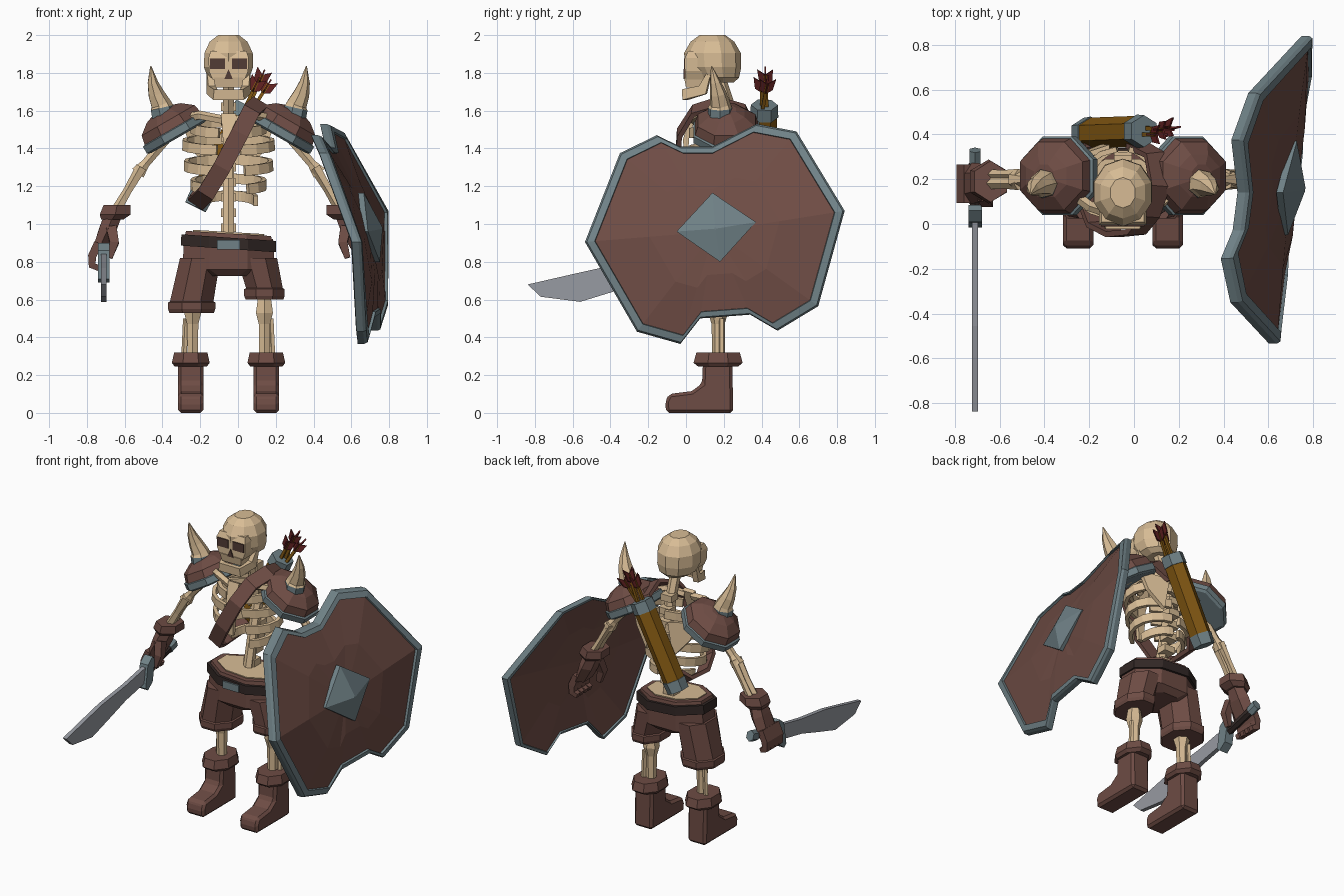
import bpy, bmesh, math
from mathutils import Vector as V

if "Cube" in bpy.data.objects:
    bpy.data.objects.remove(bpy.data.objects["Cube"])

CX = -0.05          # body mirror line
CY = 0.17


def material(name, r, g, b):
    m = bpy.data.materials.new(name)
    m.diffuse_color = (r, g, b, 1)
    m.use_nodes = True
    m.node_tree.nodes["Principled BSDF"].inputs["Base Color"].default_value = m.diffuse_color
    return m


BONE = material("bone", .68, .50, .30)
BROWN = material("brown_leather", .155, .072, .058)
GREY = material("grey_metal", .16, .22, .24)
STEEL = material("blade_steel", .31, .325, .36)
OCHRE = material("ochre", .22, .095, .006)
RED = material("red_feather", .125, .016, .016)
DARK = material("dark_leather", .032, .021, .019)
SOCKET = material("socket", .085, .045, .036)


def loft(name, rings, mats, caps=True):
    """Skin a list of equal point rings; mats is one material or one per band."""
    multi = isinstance(mats, list)
    slots = list(dict.fromkeys(mats)) if multi else [mats]
    bm = bmesh.new()
    vs = [[bm.verts.new(p) for p in r] for r in rings]
    n = len(rings[0])
    for k in range(len(vs) - 1):
        for i in range(n):
            j = (i + 1) % n
            f = bm.faces.new((vs[k][i], vs[k][j], vs[k + 1][j], vs[k + 1][i]))
            f.material_index = slots.index(mats[k]) if multi else 0
    if caps:
        bm.faces.new(vs[0][::-1])
        f = bm.faces.new(vs[-1])
        f.material_index = slots.index(mats[-1]) if multi else 0
    bmesh.ops.recalc_face_normals(bm, faces=bm.faces)
    me = bpy.data.meshes.new(name)
    bm.to_mesh(me)
    bm.free()
    for m in slots:
        me.materials.append(m)
    ob = bpy.data.objects.new(name, me)
    bpy.context.collection.objects.link(ob)
    return ob


def ring(c, ru, rv, n=8, u=V((1, 0, 0)), v=V((0, 1, 0))):
    k = 1 / math.cos(math.pi / n)
    an = [math.pi / n + 2 * math.pi * i / n for i in range(n)]
    return [V(c) + u * (ru * k * math.cos(a)) + v * (rv * k * math.sin(a)) for a in an]


def stack(name, rows, mats, n=8, tilt=0):
    """Horizontal rings given as (x, y, z, rx, ry), optionally sloping along x."""
    rings = [ring(r[:3], r[3], r[4], n) for r in rows]
    return loft(name, [[p + V((0, 0, -tilt * (p.x - CX))) for p in r] for r in rings], mats)


def box(name, x0, x1, y0, y1, z0, z1, mat):
    c = ((x0 + x1) / 2, (y0 + y1) / 2)
    r = ((x1 - x0) / 2, (y1 - y0) / 2)
    return stack(name, [(*c, z0, *r), (*c, z1, *r)], mat, 4)


def sweep(name, pts, sizes, mats, n=6, up=V((0, 1, 0)), centre=None):
    """Sweep a section along pts; sizes are (side, up) half widths or radii."""
    pts = [V(p) for p in pts]
    rings = []
    for i, p in enumerate(pts):
        t = (pts[min(i + 1, len(pts) - 1)] - pts[max(i - 1, 0)]).normalized()
        w = (p - V(centre)) if centre else up
        side = t.cross(w).normalized()
        s = sizes[i] if isinstance(sizes, list) else sizes
        s = s if isinstance(s, tuple) else (s, s)
        rings.append(ring(p, s[0], s[1], n, side, side.cross(t)))
    return loft(name, rings, mats)


def slab(name, prof, x0, x1, mat):
    """Extrude a (y, z) outline along x."""
    return loft(name, [[V((x, y, z)) for y, z in prof] for x in (x0, x1)], mat)


# Skull
stack("cranium", [(CX, .17, 1.75, .07, .08), (CX, .16, 1.775, .11, .115), (CX, .145, 1.83, .13, .14),
                  (CX, .14, 1.905, .128, .143), (CX, .14, 1.965, .10, .11), (CX, .14, 2.0, .055, .065)], BONE, 10)
stack("face", [(CX, .06, 1.765, .085, .065), (CX, .055, 1.81, .104, .06), (CX, .055, 1.88, .106, .06),
               (CX, .08, 1.915, .095, .07)], BONE, 4)
stack("upper_teeth", [(CX, .05, 1.722, .07, .05), (CX, .05, 1.775, .08, .06)], BONE, 4)
sweep("lower_jaw", [(CX + x, y, z) for x, y, z in [(-.1, .12, 1.79), (-.094, .09, 1.71), (-.07, -.005, 1.685),
      (.07, -.005, 1.685), (.094, .09, 1.71), (.1, .12, 1.79)]], [(.015, .012)] + [(.018, .028)] * 4 + [(.015, .012)],
      BONE, 4, V((0, 0, 1)))
for s in (-1, 1):
    a, b = sorted((CX + s * .018, CX + s * .098))
    box("eye_socket", a, b, -.011, -.003, 1.82, 1.876, SOCKET)
loft("nose_hole", [[V((CX - .022, y, 1.768)), V((CX + .022, y, 1.768)), V((CX, y, 1.82))] for y in (-.012, -.003)], SOCKET)

# Spine and breastbone
sweep("spine", [(CX, .17, .88), (CX, .22, 1.1), (CX, .28, 1.35), (CX, .24, 1.58), (CX, .18, 1.76)], .03, BONE, 6)
for i in range(9):
    z = .98 + i * .08
    y = .2 + .08 * math.sin((z - .95) * 4)
    box("vertebra", CX - .04, CX + .04, y - .02, y + .05, z - .022, z + .022, BONE)
sweep("breastbone", [(CX, .04, 1.58), (CX, .0, 1.45), (CX, .0, 1.24)], [(.04, .015), (.03, .015), (.02, .012)], BONE, 4)

for s in (-1, 1):
    def P(x, y, z):
        return (CX + s * x, y, z)

    # Ribs, shorter and more open lower down
    for z, r, end in [(1.51, .19, 165), (1.42, .235, 165), (1.31, .225, 158), (1.21, .19, 148), (1.12, .145, 85)]:
        path = []
        for k in range(8):
            a = math.radians(8 + (end - 8) * k / 7)
            path.append(P(r * math.sin(a), CY + .01 + .155 * math.cos(a), z + .03 * math.cos(a)))
        sweep("rib", path, (.012, .027), BONE, 4, V((0, 0, 1)))
    sweep("collarbone", [P(.03, .04, 1.55), P(.15, .08, 1.575), P(.28, .18, 1.55)], .02, BONE, 5)
    loft("shoulder_blade", [[V(P(.06, y, 1.50)), V(P(.24, y - .06, 1.52)), V(P(.20, y - .04, 1.40)), V(P(.10, y, 1.28))]
                            for y in (.33, .355)], BONE)

    # Arm bones
    sweep("upper_arm", [P(.28, .20, 1.50), P(.33, .2, 1.45), P(.44, .2, 1.32), P(.48, .2, 1.27)],
          [.045, .025, .023, .038], BONE, 6)
    for dy, w in ((-.018, .02), (.022, .016)):
        sweep("forearm", [P(.46, .2 + dy, 1.30), P(.53, .2 + dy, 1.18), P(.60, .2 + dy, 1.06)], [w * 1.3, w, w * 1.2], BONE, 5)

    # Glove with curled fingers
    stack("glove_cuff", [(*P(.615, .19, 1.025), .06, .065), (*P(.60, .19, 1.05), .082, .085),
                         (*P(.59, .19, 1.10), .072, .08)], BROWN, 6)
    sweep("palm", [P(.61, .19, 1.05), P(.64, .185, .97), P(.685, .18, .87)], [(.045, .05), (.045, .075), (.033, .08)], BROWN, 6)
    for k in range(4):
        y = .115 + k * .043
        sweep("finger", [P(.69, y, .90), P(.722, y, .83), P(.722, y, .78), P(.685, y, .765)], [.022, .022, .02, .015], BROWN, 4)
    sweep("thumb", [P(.62, .13, .98), P(.605, .10, .90), P(.63, .095, .82)], [.028, .024, .015], BROWN, 4)

    # Shoulder pad: metal rim, leather dome, horn
    ax, u, v = V((s * .5, 0, .866)), V((s * .866, 0, -.5)), V((0, 1, 0))
    c = V(P(.295, .215, 1.505))
    loft("shoulder_pad", [ring(c + ax * h, a, b, 8, u, v) for h, a, b in
                          [(-.055, .165, .16), (-.045, .185, .175), (-.005, .185, .175), (.0, .172, .167), (.05, .162, .152),
                           (.095, .105, .095), (.115, .05, .05)]], [GREY, GREY, GREY, BROWN, BROWN, BROWN])
    sweep("horn", [P(.345, .18, 1.57), P(.355, .18, 1.615), P(.36, .18, 1.635), P(.385, .17, 1.69), P(.402, .155, 1.75), P(.412, .135, 1.835)],
          [.06, .058, .05, .04, .026, .003], [GREY, BONE, BONE, BONE, BONE], 7)

    # Shorts leg, shin, boot
    hem, hx, hr = (.53, .195, .125) if s < 0 else (.60, .19, .107)
    stack("shorts_leg", [(*P(hx, CY, hem), hr - .007, .135), (*P(hx, CY, hem + .02), hr, .145), (*P(hx, CY, hem + .055), hr, .145),
                         (*P(hx, CY, hem + .06), hr - .01, .135), (*P(.15, CY, .82), .107, .145)], BROWN)
    sweep("shin", [P(.19, CY, .64), P(.19, CY, .53), P(.19, CY, .47), P(.19, CY, .28)], [.03, .045, .03, .027], BONE, 6)
    sweep("outer_shin", [P(.225, CY + .02, .50), P(.235, CY + .02, .28)], .013, BONE, 5)
    x = P(.20, 0, 0)[0]
    boot = slab("boot", [(.25, 0), (.245, .27), (.09, .27), (.085, .155), (.03, .115), (-.09, .10),
                         (-.11, .06), (-.105, 0)], x - .068, x + .068, BROWN)
    bev = boot.modifiers.new("chamfer", "BEVEL")
    bev.width, bev.segments = .016, 1
    stack("boot_cuff", [(x, .17, .245, .085, .105), (x, .17, .265, .10, .13), (x, .17, .32, .088, .115)], BROWN)

# Shorts, pelvis and belt
stack("shorts", [(CX, CY, .725, .13, .12), (CX, CY, .76, .245, .155), (CX, CY, .92, .235, .155)], BROWN)
stack("waistband", [(CX, CY, .90, .237, .158), (CX, CY, .95, .225, .15)], BROWN, tilt=.06)
stack("pelvis", [(CX, CY, .90, .17, .11), (CX, CY, .958, .19, .12)], BONE, tilt=.06)
stack("belt", [(CX, CY, .868, .252, .17), (CX, CY, .928, .25, .17)], DARK, tilt=.07)
box("buckle", CX - .06, CX + .06, -.01, .02, .866, .914, GREY)

# Chest strap, running over the shoulder to the quiver
sweep("strap", [(.0, .36, 1.5), (.09, .31, 1.6), (.115, .17, 1.64), (.07, .04, 1.60), (.01, -.035, 1.48), (-.085, -.045, 1.30),
                (-.17, .0, 1.16), (-.22, .13, 1.11), (-.22, .30, 1.12), (-.18, .35, 1.17)],
      (.047, .013), BROWN, 4, centre=(-.05, .17, 1.37))

# Quiver and arrows
qa, qb = V((-.225, .405, 1.09)), V((.045, .415, 1.63))
sweep("quiver", [qa.lerp(qb, t) for t in (0, .12, .121, .88, .881, 1)], [.06, .064, .06, .06, .065, .062],
      [GREY, GREY, OCHRE, GREY, GREY], 6)
for base, tip in [((.02, .40, 1.58), (.10, .40, 1.75)), ((.04, .43, 1.58), (.13, .42, 1.79)), ((.06, .40, 1.58), (.16, .43, 1.74))]:
    base, tip = V(base), V(tip)
    sweep("arrow_shaft", [base, tip], .009, OCHRE, 4)
    d = (tip - base).normalized()
    for side in (V((0, 1, 0)), d.cross(V((0, 1, 0)))):
        th = d.cross(side) * .004
        flat = [tip - d * .06, tip - d * .035 + side * .035, tip + d * .03 + side * .042, tip,
                tip + d * .03 - side * .042, tip - d * .035 - side * .035]
        loft("arrow_feather", [[p - th for p in flat], [p + th for p in flat]], RED)

# Curved short sword in the right hand
hx = CX - .66
sweep("sword_grip", [(hx, .27, .865), (hx, .05, .81)], .022, DARK, 6, V((0, 0, 1)))
sweep("sword_pommel", [(hx, .33, .885), (hx, .27, .865)], (.025, .032), GREY, 6, V((0, 0, 1)))
slab("sword_guard", [(.06, .90), (.085, .87), (.06, .73), (.01, .69), (-.015, .71), (.01, .86)], hx - .03, hx + .03, GREY)
slab("sword_blade", [(.03, .845), (-.2, .80), (-.455, .767), (-.62, .73), (-.838, .68), (-.77, .615), (-.56, .588),
                     (-.39, .64), (-.2, .70), (.03, .745)], hx - .014, hx + .014, STEEL)

# Shield: bent plate with a metal rim
OUT = [(-.535, .905), (-.35, 1.375), (-.155, 1.47), (-.03, 1.41), (.14, 1.41), (.375, 1.53), (.585, 1.49),
       (.84, 1.07), (.70, .565), (.485, .435), (.34, .52), (.075, .5), (-.03, .365), (-.26, .43)]


def shield_ring(k, off):
    pts = []
    for y, z in OUT:
        y, z = .15 + (y - .15) * k, .96 + (z - .96) * k
        h = z - .95
        twist = .13 * max(0, y - .1) * max(0, h + .385) / .925
        pts.append(V((.667 + .1 * (y - .15) - .24 * h - .44 * h * h + twist + off, y, z)))
    return pts


loft("shield", [shield_ring(k, o) for k, o in [(.02, .0), (.5, .0), (.965, .0), (.97, -.012), (1, -.005), (1, .03),
     (.985, .045), (.925, .045), (.92, .03), (.5, .03), (.02, .03)]],
     [BROWN, BROWN] + [GREY] * 6 + [BROWN, BROWN])

# Pyramid boss
sq = [(-.05, .96), (.14, 1.165), (.37, 1.01), (.18, .80)]
loft("shield_boss", [[V((x + (.12 * (y - .15) - .22 * (z - .97)), .155 + (y - .155) * k, .975 + (z - .975) * k)) for y, z in sq]
                     for x, k in ((.68, 1), (.71, 1))]
     + [[V((.765 + .12 * (y - .15) * .04, .155 + (y - .155) * .04, .975 + (z - .975) * .04)) for y, z in sq]], GREY)
